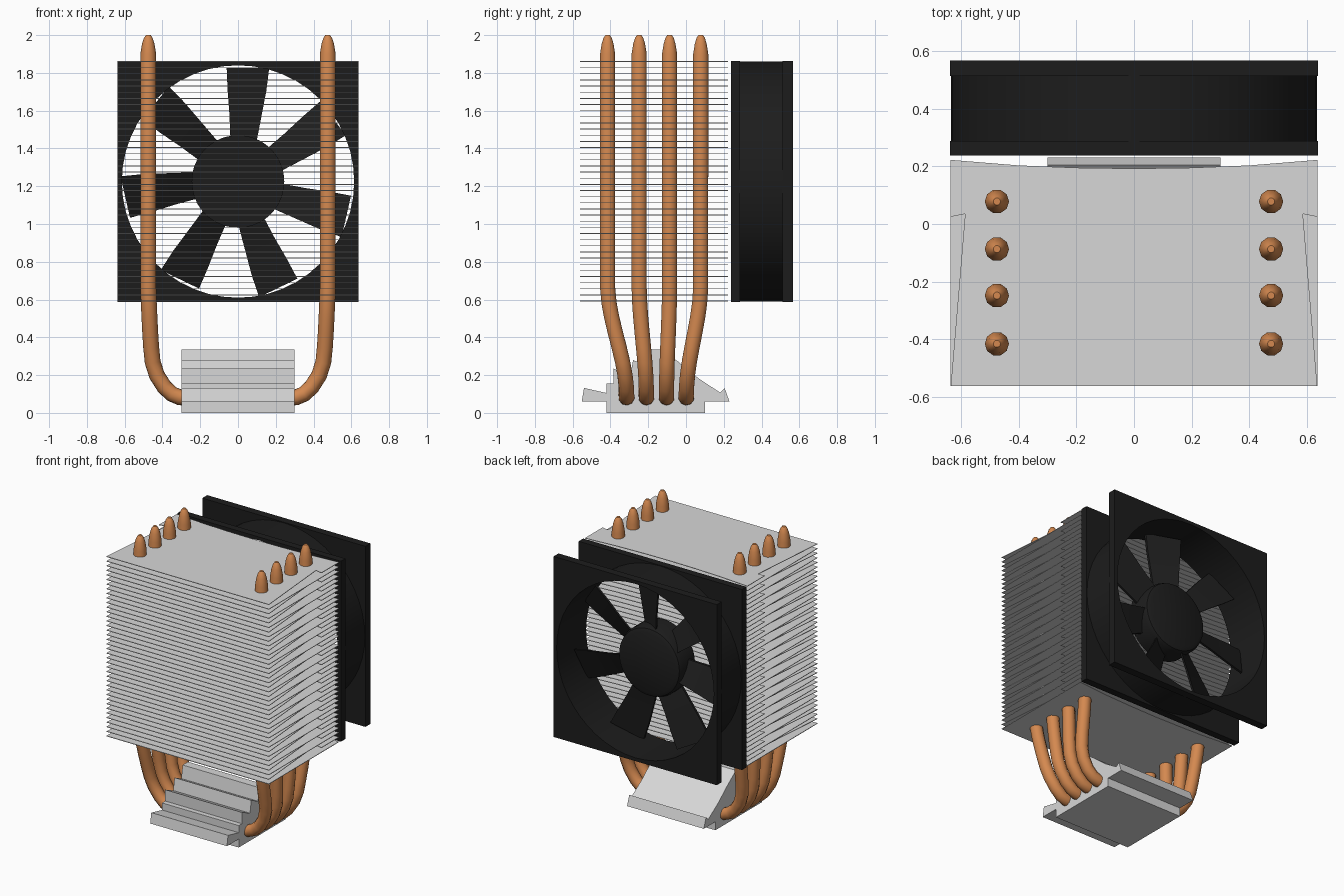
import bpy, bmesh, math
from mathutils import Vector

if "Cube" in bpy.data.objects:
    bpy.data.objects.remove(bpy.data.objects["Cube"])


def material(name, col):
    m = bpy.data.materials.new(name)
    m.diffuse_color = (*col, 1)
    m.use_nodes = True
    m.node_tree.nodes["Principled BSDF"].inputs["Base Color"].default_value = m.diffuse_color
    return m


ALU = material("aluminium", (0.68, 0.68, 0.68))
COPPER = material("copper", (0.66, 0.25, 0.08))
BLACK = material("black plastic", (0.012, 0.012, 0.012))


def finish(name, bm, mat, smooth=False):
    bmesh.ops.recalc_face_normals(bm, faces=bm.faces)
    me = bpy.data.meshes.new(name)
    bm.to_mesh(me)
    bm.free()
    ob = bpy.data.objects.new(name, me)
    bpy.context.collection.objects.link(ob)
    me.materials.append(mat)
    if smooth:
        bpy.ops.object.select_all(action='DESELECT')
        ob.select_set(True)
        bpy.context.view_layer.objects.active = ob
        bpy.ops.object.shade_smooth_by_angle(angle=math.radians(35))
    return ob


def prism(bm, points, offset):
    """Extrude a closed outline along an offset vector."""
    f = bm.faces.new([bm.verts.new(p) for p in points])
    new = bmesh.ops.extrude_face_region(bm, geom=[f])["geom"]
    bmesh.ops.translate(bm, vec=offset,
                        verts=[v for v in new if isinstance(v, bmesh.types.BMVert)])


def loft(bm, rings, closed):
    """Join rings of points; closed also joins the last ring to the first."""
    loops = [[bm.verts.new(p) for p in r] for r in rings]
    n = len(loops[0])
    for i in range(len(loops) if closed else len(loops) - 1):
        a, b = loops[i], loops[(i + 1) % len(loops)]
        for j in range(n):
            k = (j + 1) % n
            bm.faces.new((a[j], a[k], b[k], b[j]))
    if not closed:
        bm.faces.new(loops[0])
        bm.faces.new(loops[-1])


# Fin stack: every second fin has notched sides
FINS, Z_LOW, Z_HIGH, THICK = 40, 0.59, 1.862, 0.004
back_edge = [(0.635, 0.222), (0.4, 0.203), (0.2, 0.195)]
bm = bmesh.new()
for i in range(FINS):
    z = Z_LOW + (Z_HIGH - THICK - Z_LOW) * i / (FINS - 1)
    half = [(0.635, -0.562)]
    if i % 2 == 1:
        half += [(0.585, 0.035), (0.635, 0.025)]
    half += back_edge
    outline = half + [(0, 0.192)] + [(-x, y) for x, y in reversed(half)]
    prism(bm, [(x, y, z) for x, y in outline], (0, 0, THICK))
finish("cooling_fins", bm, ALU)

# Ridged base block, extruded along x
profile = [(-0.42, 0), (0.10, 0), (0.10, 0.06), (0.23, 0.06), (0.205, 0.13),
           (0.18, 0.108), (0.07, 0.18), (-0.04, 0.27),
           (-0.13, 0.335), (-0.19, 0.335), (-0.205, 0.245), (-0.28, 0.28),
           (-0.295, 0.195), (-0.385, 0.235), (-0.385, 0.155), (-0.42, 0.155),
           (-0.42, 0.105), (-0.54, 0.132), (-0.552, 0.06), (-0.42, 0.06)]
bm = bmesh.new()
prism(bm, [(-0.3, y, z) for y, z in profile], (0.6, 0, 0))
finish("base_block", bm, ALU)

# U-shaped heat pipes with pinched tips: (x, z, relative radius)
half = [(0.28, 0.08, 1), (0.31, 0.083, 1), (0.35, 0.1, 1), (0.39, 0.137, 1),
        (0.43, 0.2, 1), (0.452, 0.27, 1), (0.46, 0.35, 1), (0.465, 0.43, 1),
        (0.469, 0.51, 1), (0.472, 0.58, 1), (0.475, 0.66, 1), (0.475, 1.9, 1),
        (0.475, 1.955, 0.78), (0.475, 1.985, 0.55), (0.475, 2.0, 0.3)]
path = [(-x, z, r) for x, z, r in reversed(half)] + half
for n, (y_low, y_top) in enumerate([(-0.315, -0.415), (-0.21, -0.248),
                                    (-0.103, -0.087), (0.002, 0.078)]):
    cu = bpy.data.curves.new("heat_pipe", 'CURVE')
    cu.dimensions = '3D'
    cu.bevel_depth = 0.042
    cu.bevel_resolution = 3
    cu.use_fill_caps = True
    sp = cu.splines.new('POLY')
    sp.points.add(len(path) - 1)
    for p, (x, z, r) in zip(sp.points, path):
        t = min(max((z - 0.1) / 0.58, 0), 1)
        t = t * t * (3 - 2 * t)
        p.co = (x, y_low + (y_top - y_low) * t, z, 1)
        p.radius = r
    ob = bpy.data.objects.new(f"heat_pipe_{n + 1}", cu)
    bpy.context.collection.objects.link(ob)
    cu.materials.append(COPPER)
    bpy.ops.object.select_all(action='DESELECT')
    ob.select_set(True)
    bpy.context.view_layer.objects.active = ob
    bpy.ops.object.convert(target='MESH')

# Fan frame: two square plates with round holes, joined by a round shroud
CZ, SIDE, HOLE, SEG = 1.225, 0.638, 0.615, 48
angles = [2 * math.pi * i / SEG for i in range(SEG)]


def circle(r, y):
    return [(r * math.cos(a), y, CZ + r * math.sin(a)) for a in angles]


def square(s, y):
    pts = []
    for a in angles:
        k = s / max(abs(math.cos(a)), abs(math.sin(a)))
        pts.append((k * math.cos(a), y, CZ + k * math.sin(a)))
    return pts


for name, y0, y1 in (("fan_plate_inner", 0.237, 0.287), ("fan_plate_outer", 0.512, 0.567)):
    bm = bmesh.new()
    loft(bm, [square(SIDE, y0), square(SIDE, y1), circle(HOLE, y1), circle(HOLE, y0)], True)
    finish(name, bm, BLACK, True)
bm = bmesh.new()
loft(bm, [circle(0.634, 0.28), circle(0.634, 0.52), circle(HOLE, 0.52), circle(HOLE, 0.28)], True)
finish("fan_shroud", bm, BLACK, True)

# Fan hub with rounded rim, set back inside the frame
bm = bmesh.new()
loft(bm, [circle(0.245, 0.25), circle(0.245, 0.385), circle(0.235, 0.41),
          circle(0.21, 0.422)], False)
finish("fan_hub", bm, BLACK, True)

# Seven pitched blades, widening towards the tip: (radius, trailing, leading)
sections = [(0.22, -0.04, 0.10), (0.35, -0.045, 0.125), (0.48, -0.055, 0.15), (0.6, -0.06, 0.165)]
bm = bmesh.new()
for k in range(7):
    a = math.radians(90 - k * 360 / 7)
    out = Vector((math.cos(a), 0, math.sin(a)))
    side = Vector((math.sin(a), 0, -math.cos(a)))
    rings = []
    for r, lo, hi in sections:
        ring = []
        for v, y in ((lo, 0.38), (hi, 0.30), (hi, 0.316), (lo, 0.396)):
            ring.append(out * r + side * v + Vector((0, y, CZ)))
        rings.append(ring)
    loft(bm, rings, False)
finish("fan_blades", bm, BLACK, True)
